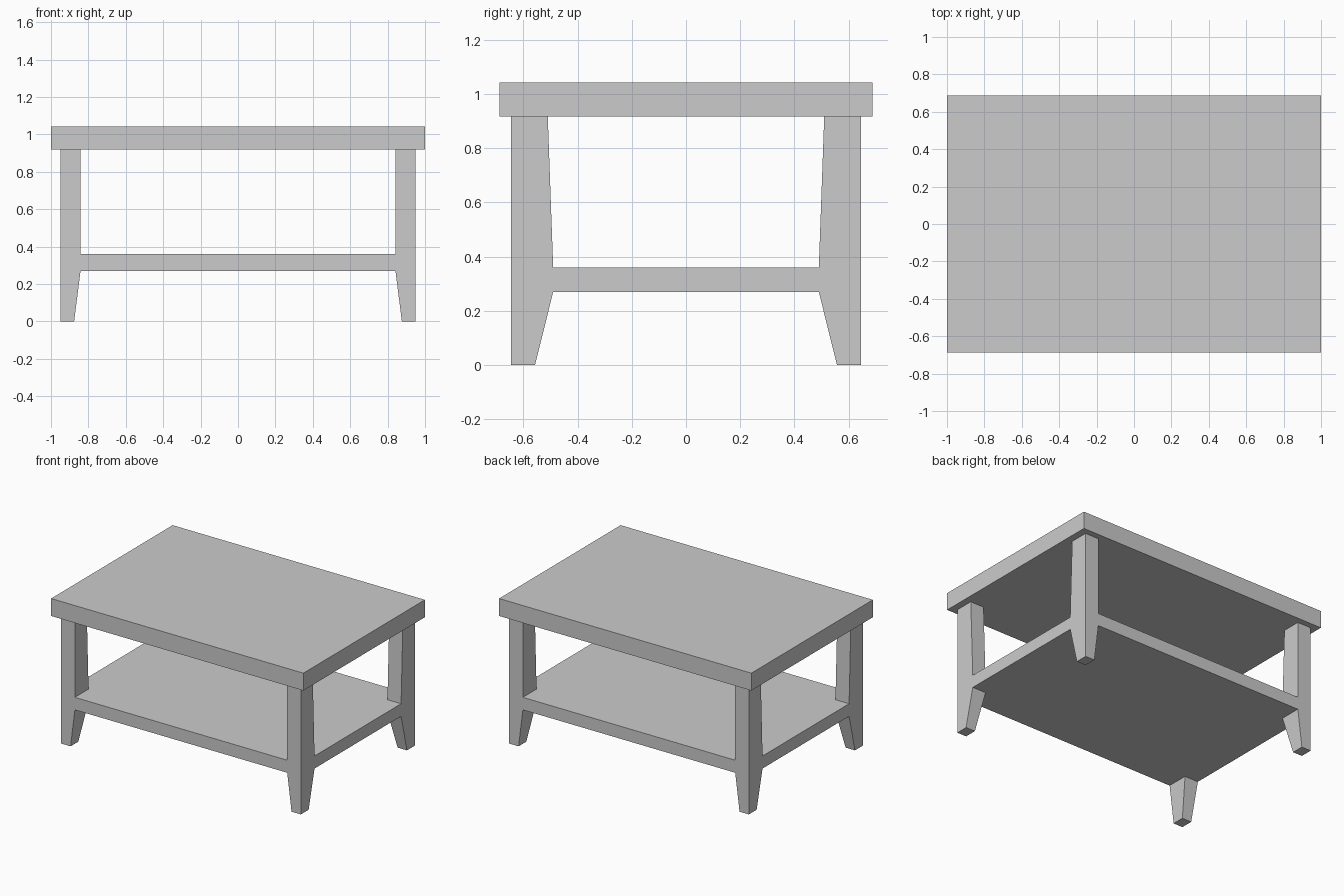
import bpy
import bmesh
from math import copysign

if "Cube" in bpy.data.objects:
    bpy.data.objects.remove(bpy.data.objects["Cube"])


def make_object(name, bm):
    bmesh.ops.recalc_face_normals(bm, faces=bm.faces)
    mesh = bpy.data.meshes.new(name)
    bm.to_mesh(mesh)
    bm.free()
    obj = bpy.data.objects.new(name, mesh)
    bpy.context.collection.objects.link(obj)
    return obj


# Table top: a plain slab
bm = bmesh.new()
bmesh.ops.create_cube(bm, size=1)
for v in bm.verts:
    v.co = (v.co.x * 2.0, v.co.y * 1.376, v.co.z * 0.125 + 0.98)
make_object("table_top", bm)

# Lower shelf: slab divided so each corner cell is a leg footprint
XS = (-0.95, -0.842, 0.842, 0.95)
YS = (-0.645, -0.49, 0.49, 0.645)
ZS = (0.27, 0.36)
bm = bmesh.new()
grid = {(i, j, k): bm.verts.new((XS[i], YS[j], ZS[k]))
        for i in range(4) for j in range(4) for k in range(2)}


def quad(*keys):
    return bm.faces.new([grid[k] for k in keys])


corners = []
for i in range(3):
    for j in range(3):
        for k in range(2):
            face = quad((i, j, k), (i + 1, j, k), (i + 1, j + 1, k), (i, j + 1, k))
            if i != 1 and j != 1:
                corners.append((face, k))
for i in range(3):
    for s in (0, 3):
        quad((i, s, 0), (i + 1, s, 0), (i + 1, s, 1), (i, s, 1))
        quad((s, i, 0), (s, i + 1, 0), (s, i + 1, 1), (s, i, 1))
bmesh.ops.recalc_face_normals(bm, faces=bm.faces)

# Legs: corner cells extruded up to the top and down to tapered feet
for face, up in corners:
    cap = bmesh.ops.extrude_discrete_faces(bm, faces=[face])["faces"][0]
    inner_x, inner_y, z = (0.842, 0.51, 0.9175) if up else (0.876, 0.557, 0.0)
    for v in cap.verts:
        if abs(v.co.x) < 0.9:
            v.co.x = copysign(inner_x, v.co.x)
        if abs(v.co.y) < 0.6:
            v.co.y = copysign(inner_y, v.co.y)
        v.co.z = z
make_object("legs_and_shelf", bm)
